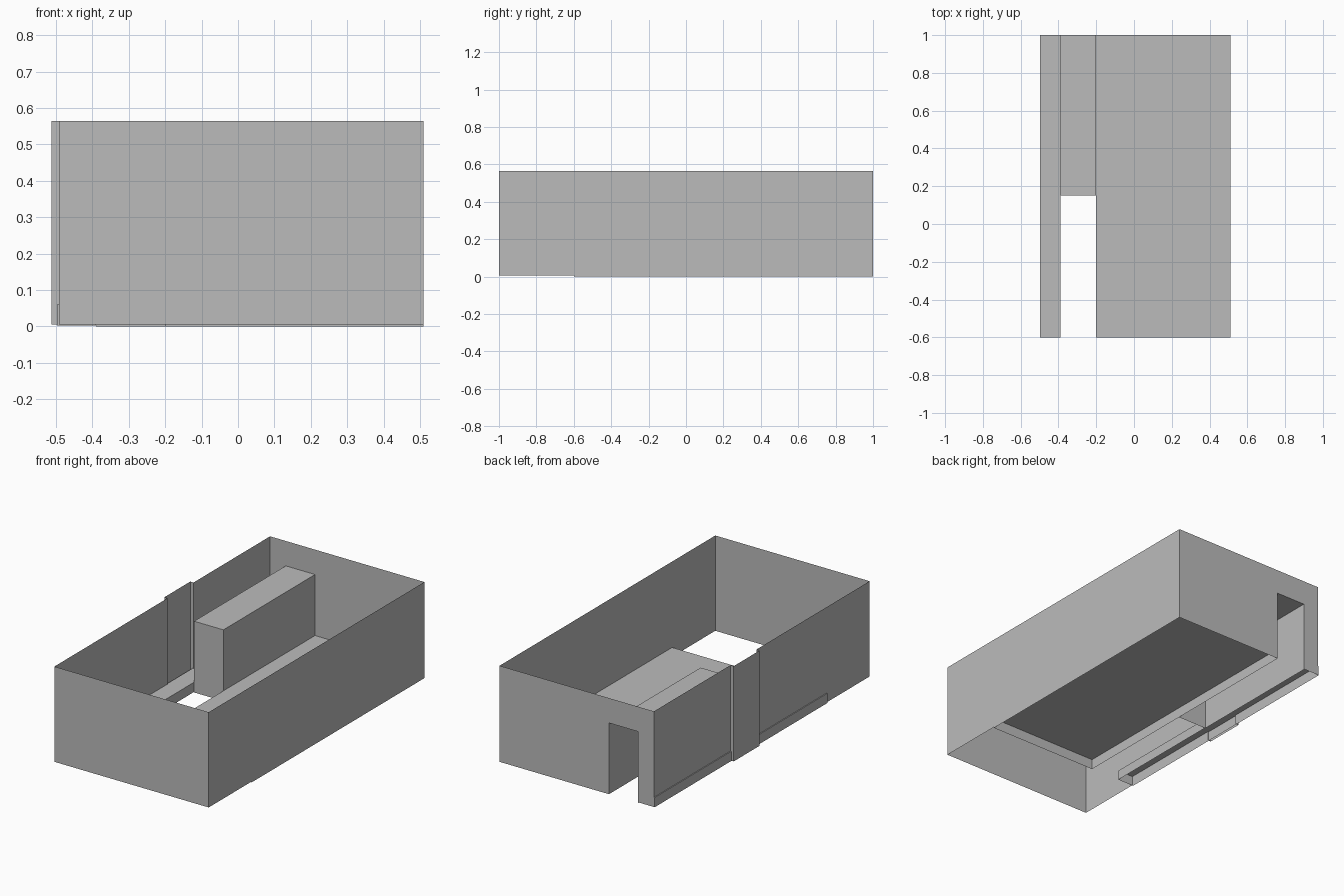
import bpy
import bmesh

default = bpy.data.objects.get("Cube")
if default:
    bpy.data.objects.remove(default, do_unlink=True)

# Single plain material
GREY = (0.5, 0.5, 0.5, 1.0)
grey = bpy.data.materials.new("plain_grey")
grey.use_nodes = True
grey.diffuse_color = GREY
bsdf = next(n for n in grey.node_tree.nodes if n.type == 'BSDF_PRINCIPLED')
bsdf.inputs["Base Color"].default_value = GREY

# Shared dimensions
LEFT, RIGHT = 0.51, -0.492
FRONT, BACK = -1.0, 1.0
BASE, TOP = 0.005, 0.564
DOOR_R, DOOR_L, DOOR_TOP = -0.39, -0.20, 0.418
FLOOR_FRONT, FLOOR_TOP = -0.60, 0.06


def finish(name, bm):
    mesh = bpy.data.meshes.new(name)
    bm.to_mesh(mesh)
    bm.free()
    mesh.materials.append(grey)
    obj = bpy.data.objects.new(name, mesh)
    bpy.context.collection.objects.link(obj)
    return obj


def sheet(name, path, z0, z1):
    """Thin upright sheet following a plan path."""
    bm = bmesh.new()
    low = [bm.verts.new((x, y, z0)) for x, y in path]
    high = [bm.verts.new((x, y, z1)) for x, y in path]
    for i in range(len(path) - 1):
        bm.faces.new((low[i], low[i + 1], high[i + 1], high[i]))
    return finish(name, bm)


def shell(name, x0, x1, y0, y1, z0, z1, open_back=False):
    """Box without an underside, optionally without its back."""
    bm = bmesh.new()
    bmesh.ops.create_cube(bm, size=1)
    for v in bm.verts:
        v.co.x = x1 if v.co.x > 0 else x0
        v.co.y = y1 if v.co.y > 0 else y0
        v.co.z = z1 if v.co.z > 0 else z0
    bm.normal_update()
    gone = [f for f in bm.faces
            if f.normal.z < -0.5 or (open_back and f.normal.y > 0.5)]
    bmesh.ops.delete(bm, geom=gone, context='FACES')
    return finish(name, bm)


# Outer walls, from one door jamb round to the other, with a shallow bay
BAY_X, BAY_FRONT, BAY_BACK = -0.513, 0.05, 0.29
sheet("outer_walls", [
    (DOOR_R, BACK), (RIGHT, BACK),
    (RIGHT, BAY_BACK), (BAY_X, BAY_BACK), (BAY_X, BAY_FRONT), (RIGHT, BAY_FRONT),
    (RIGHT, FRONT), (LEFT, FRONT), (LEFT, BACK), (DOOR_L, BACK)], BASE, TOP)

# Wall above the back doorway
sheet("door_header", [(DOOR_L, BACK), (DOOR_R, BACK)], DOOR_TOP, TOP)

# Raised floors on both sides of the open passage
shell("main_floor", DOOR_L, LEFT, FLOOR_FRONT, BACK, 0.0, FLOOR_TOP)
shell("side_floor", -0.497, DOOR_R, FLOOR_FRONT, BACK, 0.003, FLOOR_TOP)

# Hollow passage box behind the doorway
shell("passage_box", DOOR_R, DOOR_L, 0.15, BACK, 0.0, DOOR_TOP, open_back=True)
